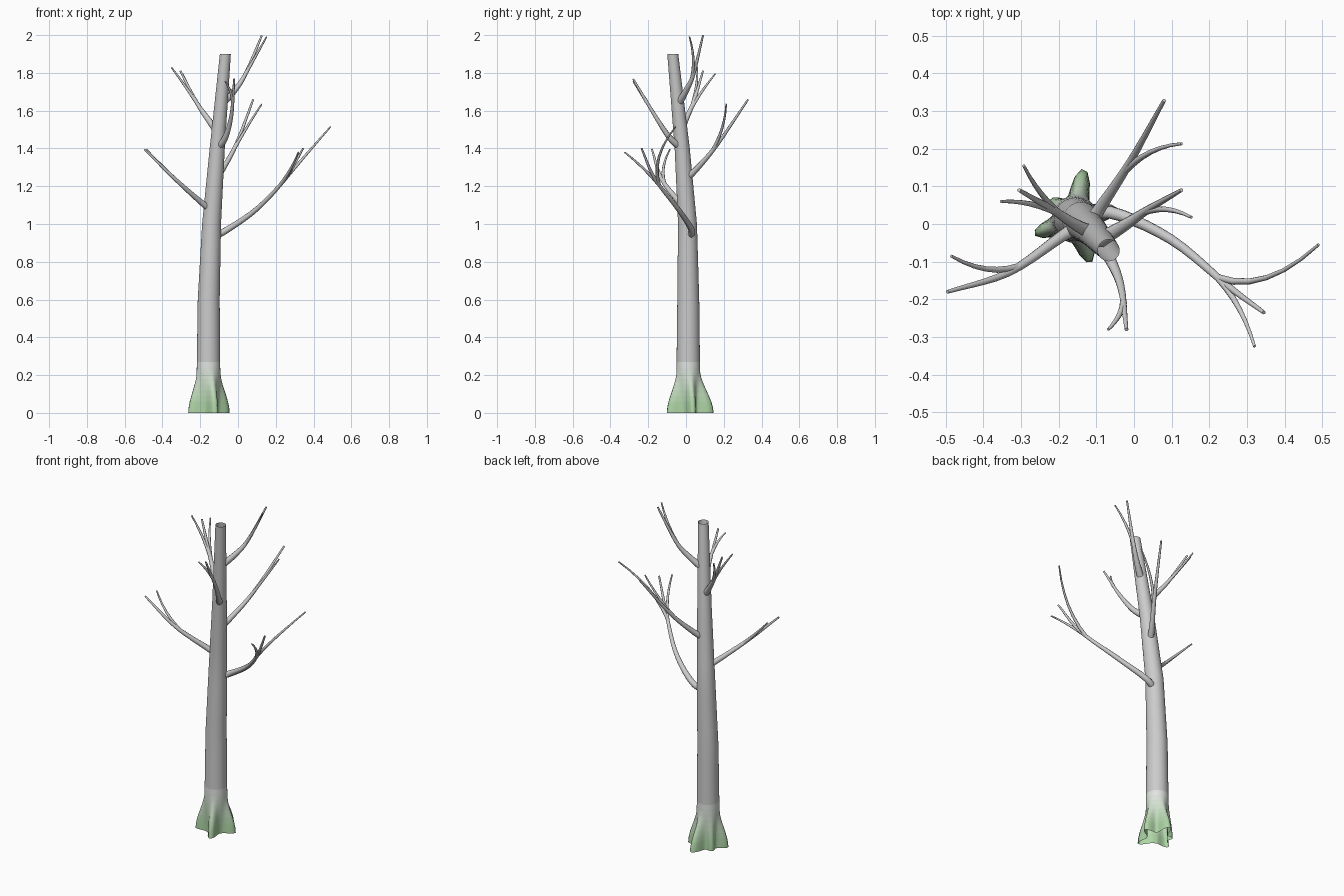
import bpy, bmesh, math
from mathutils import Vector

if "Cube" in bpy.data.objects:
    bpy.data.objects.remove(bpy.data.objects["Cube"])


def smooth_path(pts, steps=5):
    """Catmull-Rom resampling of a few points."""
    p = [Vector(q) for q in pts]
    p = [2 * p[0] - p[1]] + p + [2 * p[-1] - p[-2]]
    out = []
    for i in range(1, len(p) - 2):
        a, b, c, d = p[i - 1:i + 3]
        for s in range(steps):
            t = s / steps
            out.append(0.5 * (2 * b + (c - a) * t + (2 * a - 5 * b + 4 * c - d) * t * t
                              + (3 * b - a - 3 * c + d) * t ** 3))
    return out + [p[-2]]


def skin(name, rings, cap_end):
    """Join rings of points into a smooth tube."""
    bm = bmesh.new()
    vr = [[bm.verts.new(co) for co in ring] for ring in rings]
    n = len(vr[0])
    for a, b in zip(vr, vr[1:]):
        for j in range(n):
            k = (j + 1) % n
            bm.faces.new((a[j], a[k], b[k], b[j])).smooth = True
    if cap_end:
        bm.faces.new(vr[-1])
    me = bpy.data.meshes.new(name)
    bm.to_mesh(me)
    bm.free()
    ob = bpy.data.objects.new(name, me)
    bpy.context.collection.objects.link(ob)
    return ob


def limb(name, path, r0, r1, sides):
    """Tapered round tube along a path."""
    u = None
    rings = []
    last = len(path) - 1
    for i, c in enumerate(path):
        t = (path[min(i + 1, last)] - path[max(i - 1, 0)]).normalized()
        u = t.orthogonal() if u is None else u - t * u.dot(t)
        u.normalize()
        v = t.cross(u)
        r = r0 + (r1 - r0) * i / last
        angs = [k * math.tau / sides for k in range(sides)]
        rings.append([c + r * (math.cos(a) * u + math.sin(a) * v) for a in angs])
    skin(name, rings, True)


# Trunk: leaning open tube with root flare; axis points are x, y, z, radius
AXIS = [(-.157, .012, 0, .065), (-.155, .012, .6, .058), (-.14, .008, 1, .05),
        (-.11, -.02, 1.4, .04), (-.067, -.07, 1.9, .029)]
ROOTS = {80: .072, 140: .02, 200: .05, 290: .058, 374: .052}  # angle: reach
SIDES = 48


def axis_at(z):
    for a, b in zip(AXIS, AXIS[1:]):
        if z <= b[2] + 1e-6:
            return Vector(a).lerp(Vector(b), (z - a[2]) / (b[2] - a[2]))


rings = []
for z in [.03 * i for i in range(10)] + [.3 + .1 * i for i in range(17)]:
    x, y, _, r = axis_at(z)
    f = max(0, 1 - z / .23)
    f = f * f * (3 - 2 * f)
    ring = []
    for k in range(SIDES):
        ang = k * math.tau / SIDES
        rr = r - .008 * f
        for deg, reach in ROOTS.items():
            d = (ang - math.radians(deg) + math.pi) % math.tau - math.pi
            rr += f * (reach + .008) * math.exp(-(d / .3) ** 2)
        ring.append((x + rr * math.cos(ang), y + rr * math.sin(ang), z))
    rings.append(ring)
trunk = skin("trunk", rings, False)

# Moss tint fading up from the roots
BANDS = 8
for i in range(BANDS + 1):
    t = i / BANDS
    m = bpy.data.materials.new("bark" if i == BANDS else f"moss_{i}")
    m.diffuse_color = tuple(a + (.8 - a) * t for a in (.42, .66, .38)) + (1,)
    m.use_nodes = True
    m.node_tree.nodes["Principled BSDF"].inputs["Base Color"].default_value = m.diffuse_color
    trunk.data.materials.append(m)
for p in trunk.data.polygons:
    t = min(1, max(0, (p.center.z - .06) / .22))
    p.material_index = round(t * BANDS)


def branch(name, z, *pts):
    """Main branch growing out of the trunk axis at height z."""
    path = smooth_path([axis_at(z).xyz, *pts])
    limb(name + "_branch", path, .021, .005, 10)
    return name, path


def twig(parent, t, tip):
    """Twig leaving its parent along the parent's direction, bending to its tip."""
    name, path = parent
    i = round(t * (len(path) - 1))
    start, tip = path[i], Vector(tip)
    along = (path[i + 1] - path[i - 1]).normalized()
    ctrl = start.lerp(tip, .2) + along * (tip - start).length * .3
    pts = [start.lerp(ctrl, s / 6).lerp(ctrl.lerp(tip, s / 6), s / 6) for s in range(7)]
    limb(name + "_twig", pts, .010, .004, 8)


# Branches from the lowest up, each with its twigs
b = branch("low_right", .93, (-.06, .03, .968), (.1, -.042, 1.08), (.25, -.165, 1.24),
           (.345, -.235, 1.4))
twig(b, .7, (.49, -.055, 1.515))
twig(b, .7, (.32, -.325, 1.38))

b = branch("low_left", 1.07, (-.195, -.035, 1.115), (-.335, -.13, 1.24), (-.495, -.18, 1.395))
twig(b, .6, (-.485, -.085, 1.395))

b = branch("back", 1.235, (-.085, .05, 1.285), (-.01, .165, 1.42), (.08, .328, 1.658))
twig(b, .6, (.126, .213, 1.635))

b = branch("front", 1.4, (-.068, -.085, 1.455), (-.035, -.165, 1.575), (-.02, -.28, 1.768))
twig(b, .8, (-.068, -.28, 1.755))

b = branch("high_left", 1.48, (-.155, -.002, 1.55), (-.22, .04, 1.645), (-.305, .09, 1.81))
twig(b, .6, (-.353, .06, 1.83))
twig(b, .53, (-.293, .155, 1.795))

b = branch("high_right", 1.63, (-.02, 0, 1.705), (.04, .04, 1.795), (.126, .09, 1.998))
twig(b, .6, (.152, .018, 1.992))
